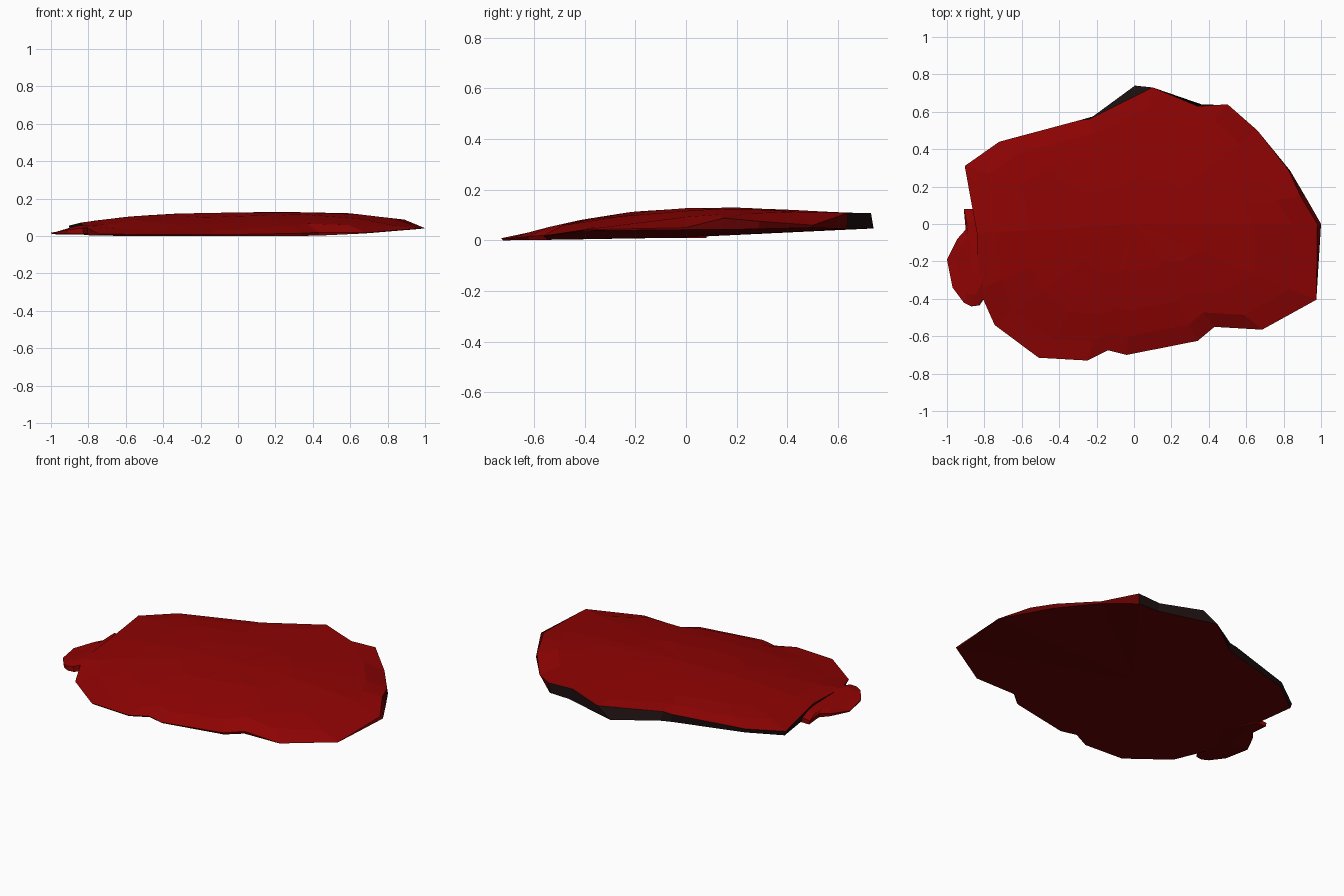
import bpy, bmesh
from mathutils import Vector

if "Cube" in bpy.data.objects:
    bpy.data.objects.remove(bpy.data.objects["Cube"])


def material(name, rgb):
    m = bpy.data.materials.new(name)
    m.diffuse_color = (*rgb, 1)
    m.use_nodes = True
    m.node_tree.nodes["Principled BSDF"].inputs["Base Color"].default_value = m.diffuse_color
    return m


red = material("deep red", (0.28, 0.001, 0.001))
dark = material("charred brown", (0.012, 0.005, 0.005))
maroon = material("dark maroon", (0.12, 0.0004, 0.0004))


def interp(pts, t):
    for (a, u), (b, v) in zip(pts, pts[1:]):
        if t <= b:
            return u + (v - u) * max(0, (t - a) / (b - a))
    return pts[-1][1]


# domed top: side profile plus front profile
SIDE = [(-.73, .012), (-.45, .075), (-.25, .11), (-.02, .13), (.2, .13), (.74, .107)]
FRONT = [(-.91, .07), (-.84, .077), (-.7, .092), (-.45, .118), (.2, .13), (.6, .122), (.88, .088), (1, .045)]


def top_z(x, y):
    return interp(SIDE, y) + interp(FRONT, x) - .13


def base_z(x, y):
    rise = interp([(-.73, 0), (-.4, .004), (0, .014), (.4, .03), (.74, .045)], y)
    return max(rise, interp([(.4, 0), (.68, .014), (.98, .038)], x))


def slab(name, rings, bottom, top_c, bot_c, wall_rule):
    """Closed mesh from rings (outer to inner), a lower outline and two centres."""
    bm = bmesh.new()
    loops = [[bm.verts.new(p) for p in r] for r in [bottom] + rings]
    n = len(bottom)
    tc, bc = bm.verts.new(top_c), bm.verts.new(bot_c)
    for i in range(n):
        j = (i + 1) % n
        for k, (lo, hi) in enumerate(zip(loops, loops[1:])):
            f = bm.faces.new((lo[i], lo[j], hi[j], hi[i]))
            if k == 0:
                f.material_index = wall_rule(f.calc_center_median())
        bm.faces.new((loops[-1][i], loops[-1][j], tc))
        bm.faces.new((loops[0][j], loops[0][i], bc)).material_index = 2
    bmesh.ops.recalc_face_normals(bm, faces=bm.faces)
    me = bpy.data.meshes.new(name)
    bm.to_mesh(me)
    bm.free()
    ob = bpy.data.objects.new(name, me)
    bpy.context.collection.objects.link(ob)
    for m in (red, dark, maroon):
        me.materials.append(m)
    return ob


# upper rim of the slab, counter-clockwise from above: x, y, z
RIM = [(.98, 0, .05), (.975, -.405, .042), (.685, -.565, .018), (.43, -.55, .02), (.34, -.625, .015),
       (-.04, -.70, .008), (-.14, -.675, .009), (-.25, -.73, .008), (-.51, -.715, .008), (-.745, -.54, .012),
       (-.83, -.35, .055), (-.84, -.05, .072), (-.905, .31, .055), (-.72, .44, .07), (-.29, .555, .09),
       (-.24, .56, .095), (.1, .73, .107), (.34, .63, .108), (.5, .64, .108), (.66, .5, .06),
       (.825, .29, .075), (.89, .15, .088)]
# places where the lower outline pokes out past the rim
POKE = {0: (1, 0, .042), 13: (-.715, .435, .045), 14: (-.285, .55, .04), 15: (-.22, .575, .04),
        16: (.005, .74, .047), 17: (.36, .64, .045), 18: (.495, .635, .045), 19: (.655, .495, .05),
        20: (.835, .285, .045), 21: (.92, .14, .042)}
rim = [Vector(p) for p in reversed(RIM)]
low = []
for i, p in enumerate(RIM):
    if i in POKE:
        low.append(Vector(POKE[i]))
    else:
        low.append(Vector((p[0] * .99, p[1] * .99, min(base_z(p[0], p[1]), p[2] - .004))))
low.reverse()


def inner(s):
    return [Vector((p.x * s, p.y * s, top_z(p.x * s, p.y * s))) for p in rim]


def wall(c):
    # charred along the back and left, maroon on the right, red in front
    if (c.y > .36 and c.x < .55) or (c.x < -.8 and c.y > -.4):
        return 1
    return 2 if c.x > .55 and c.y > -.3 else 0


slab("meat_slab", [rim, inner(.86), inner(.66), inner(.36)], low,
     (0, 0, top_z(0, 0)), (0, 0, .012), wall)

# small flap sticking out on the left
FLAP = [(-.91, .08), (-.90, -.03), (-.945, -.08), (-1, -.19), (-.97, -.34), (-.91, -.42),
        (-.87, -.44), (-.83, -.435), (-.78, -.36), (-.76, -.1), (-.84, .08)]
edge = [Vector((x, y, interp([(-1, .018), (-.9, .035), (-.76, .05)], x))) for x, y in FLAP]
crown = [Vector((-.87 + (p.x + .87) * .6, -.2 + (p.y + .2) * .75,
                 interp([(-1, .02), (-.92, .045), (-.8, .06)], p.x))) for p in edge]
under = [Vector((p.x * .995, p.y, .01)) for p in edge]
slab("side_flap", [edge, crown], under, (-.87, -.2, .055), (-.87, -.2, .008), lambda c: 0)
